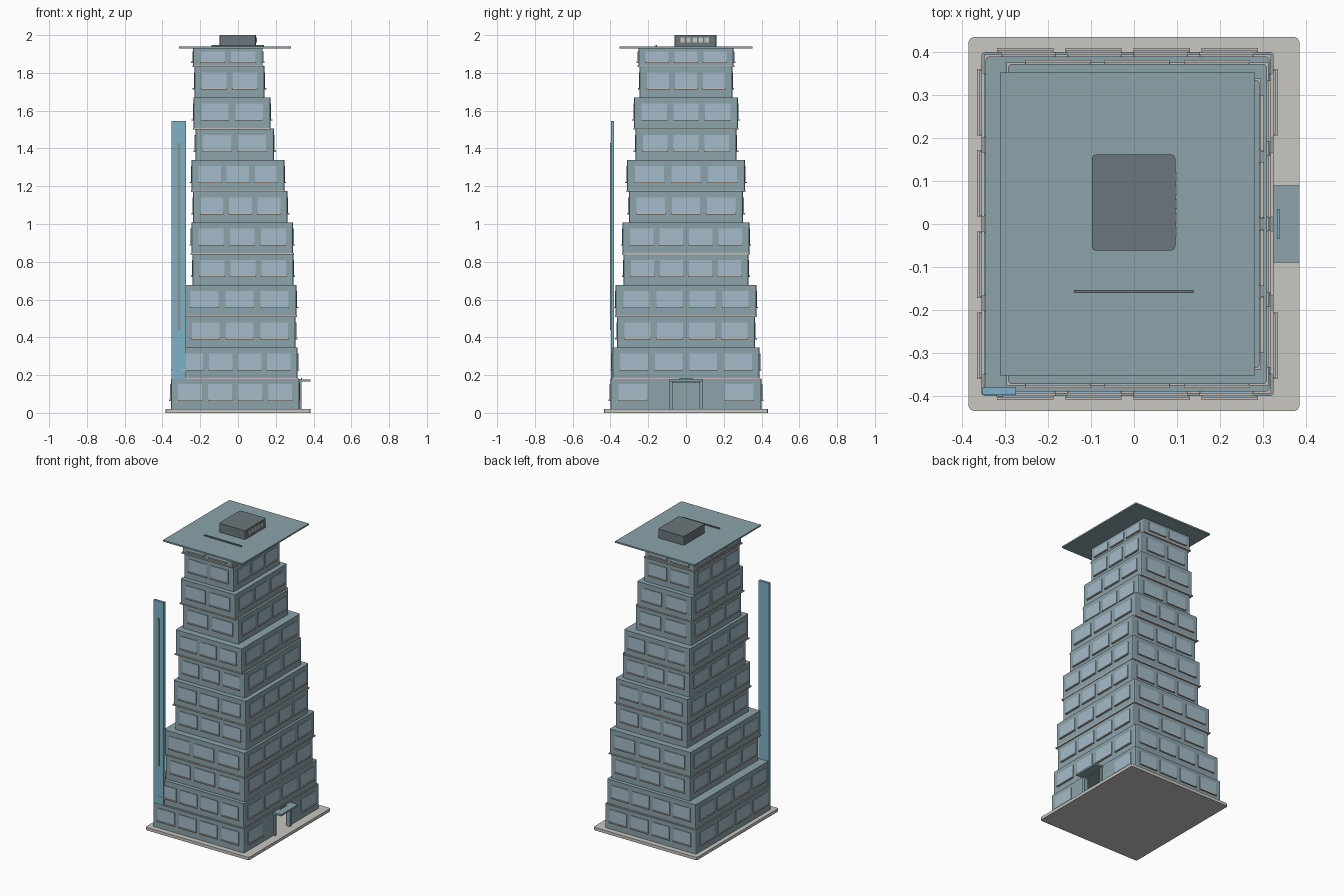
import bpy, bmesh
from mathutils import Vector

if "Cube" in bpy.data.objects:
    bpy.data.objects.remove(bpy.data.objects["Cube"])


def material(name, rgb):
    m = bpy.data.materials.new(name)
    m.use_nodes = True
    m.diffuse_color = (*rgb, 1)
    m.node_tree.nodes["Principled BSDF"].inputs["Base Color"].default_value = (*rgb, 1)
    return m


WALL = material("blue grey wall", (.26, .37, .41))
GLASS = material("pale blue glass", (.37, .50, .59))
FIN = material("bright blue", (.21, .45, .58))
STONE = material("pale stone", (.58, .57, .53))
TRIM = material("beige trim", (.58, .51, .46))
DARK = material("dark grey", (.145, .185, .2))
STRIPE = material("warm grey", (.3, .29, .27))


def add_box(bm, x, y, z):
    """Append a box given its (low, high) range on each axis."""
    verts = bmesh.ops.create_cube(bm, size=1)["verts"]
    for v in verts:
        v.co = Vector([(a + b) / 2 + c * (b - a) for (a, b), c in zip((x, y, z), v.co)])
    return verts


def finish(bm, name, mat):
    mesh = bpy.data.meshes.new(name)
    bm.to_mesh(mesh)
    bm.free()
    mesh.materials.append(mat)
    ob = bpy.data.objects.new(name, mesh)
    bpy.context.collection.objects.link(ob)
    return ob


def box(name, mat, x, y, z, corner=0):
    """One box, with its vertical corners chamfered if asked."""
    bm = bmesh.new()
    add_box(bm, x, y, z)
    if corner:
        edges = [e for e in bm.edges if abs(e.verts[0].co.z - e.verts[1].co.z) > 1e-4]
        bmesh.ops.bevel(bm, geom=edges, offset=corner, segments=2, affect='EDGES', profile=.5)
    return finish(bm, name, mat)


# Storeys: left x, right x, half depth, from the ground up
STOREYS = [(-.355, .325, .40), (-.345, .315, .39), (-.285, .305, .365),
           (-.293, .309, .372), (-.24, .293, .33), (-.247, .292, .335),
           (-.237, .262, .302), (-.246, .245, .312), (-.226, .19, .267),
           (-.235, .172, .275), (-.23, .14, .245), (-.238, .131, .252)]
BASE, STEP, ROOF = .02, .1655, 1.93


def level(i):
    if i == 0:
        return BASE
    return ROOF if i == len(STOREYS) else .015 + STEP * i


def face_boxes(bm, i, height, depth, grow=0):
    """Add a row of plates to all four faces of a storey."""
    x0, x1, d = STOREYS[i]
    for axis, lo, hi in ((0, x0, x1), (1, -d, d)):
        length = hi - lo
        n = round(length / .182)
        pitch = (length - .045) / n
        for side in (0, 1):
            for k in range(n):
                c = (lo + hi) / 2 + (k - (n - 1) / 2) * pitch
                # the entrance takes the middle of the ground storey
                if i == 0 and axis == 1 and side == 1 and abs(c) < .15:
                    continue
                along = (c - .4 * pitch - grow, c + .4 * pitch + grow)
                wall = ((-d, d) if axis == 0 else (x0, x1))[side]
                out = (wall - .004, wall + depth) if side else (wall - depth, wall + .004)
                if axis == 0:
                    add_box(bm, along, out, height)
                else:
                    add_box(bm, out, along, height)


glass, sills, bands = bmesh.new(), bmesh.new(), bmesh.new()
for i, (x0, x1, d) in enumerate(STOREYS):
    z0, z1 = level(i), level(i + 1)
    storey = box(f"storey_{i + 1}", WALL, (x0, x1), (-d, d), (z0, z1), .008)
    low = z0 + (.025 if i == len(STOREYS) - 1 else .05)
    high = min(low + .083, z1 - .018)
    face_boxes(glass, i, (low, high), .004)
    face_boxes(sills, i, (low - .007, low), .01, .002)
    # beige band below every second storey
    if i % 2:
        add_box(bands, (x0 - .004, x1 + .004), (-d - .004, d + .004), (z0 - .004, z0 + .004))
    # hollow ground storey with an open doorway
    if i == 0:
        t = .02
        cutters = [box("room_cutter", WALL, (x0 + t, x1 - t), (-d + t, d - t), (0, z1 - t)),
                   box("doorway_cutter", WALL, (x1 - .05, x1 + .05), (-.075, .075), (-.01, z1 - t))]
        for cutter in cutters:
            cutter.hide_render = True
            cutter.hide_viewport = True
            mod = storey.modifiers.new("cut", 'BOOLEAN')
            mod.object = cutter
            mod.solver = 'EXACT'
finish(glass, "windows", GLASS)
finish(sills, "window_sills", TRIM)
finish(bands, "storey_bands", TRIM)

# Ground slab
box("ground_slab", STONE, (-.385, .385), (-.435, .435), (0, BASE), .012)

# Entrance: frame posts, canopy and a small strip on it
front = STOREYS[0][1]
for side, name in ((-1, "right"), (1, "left")):
    y = sorted((side * .072, side * .088))
    box(f"door_post_{name}", WALL, (front - .01, front + .012), y, (BASE, .166))
box("door_canopy", WALL, (front - .005, .385), (-.09, .09), (.165, .177), .004)
box("canopy_strip", FIN, (.333, .338), (-.035, .035), (.177, .184))

# Tall sign fin on the front right corner
box("fin", FIN, (-.352, -.275), (-.398, -.381), (.178, 1.545))
box("fin_stripe", STRIPE, (-.32, -.305), (-.403, -.397), (.44, 1.43))

# Roof, parapet strip and plant room with louvres
box("roof", WALL, (-.312, .281), (-.353, .353), (ROOF, 1.94))
box("roof_strip", DARK, (-.14, .138), (-.161, -.153), (1.94, 1.948))
box("plant_room", DARK, (-.098, .096), (-.062, .162), (1.94, 2), .01)
louvres = bmesh.new()
for k in range(5):
    y = -.018 + k * .032
    add_box(louvres, (.09, .1), (y - .011, y + .011), (1.962, 1.988))
finish(louvres, "plant_room_louvres", STONE)
